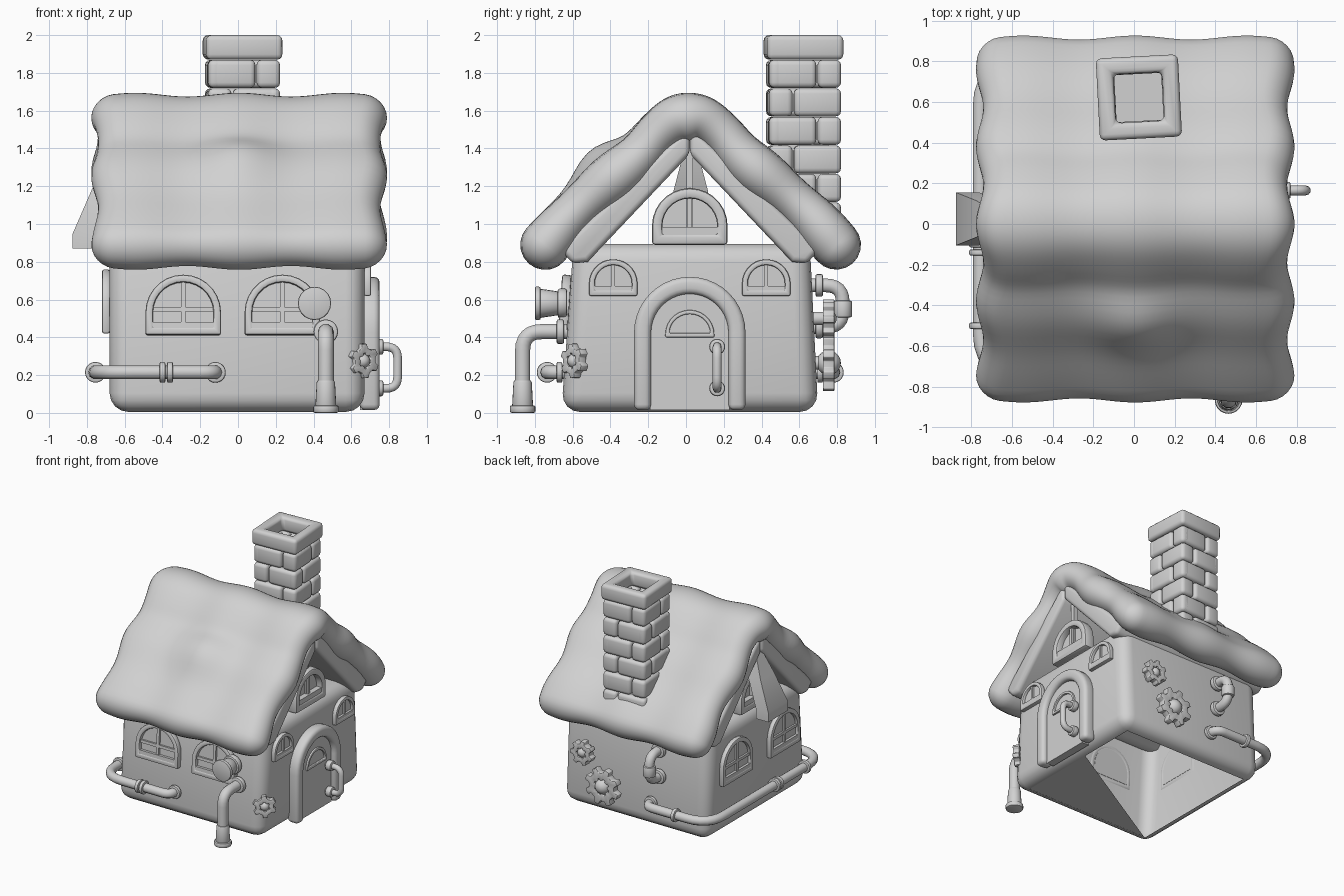
import bpy, bmesh, math
from mathutils import Matrix, Vector

if "Cube" in bpy.data.objects:
    bpy.data.objects.remove(bpy.data.objects["Cube"])

grey = bpy.data.materials.new("light_grey")
grey.diffuse_color = (0.64, 0.64, 0.64, 1)
grey.use_nodes = True
grey.node_tree.nodes["Principled BSDF"].inputs["Base Color"].default_value = grey.diffuse_color


def finish(name, bm, M=None, bevel=0, seg=2):
    """Bevel, place and link a bmesh as an object."""
    bmesh.ops.remove_doubles(bm, verts=bm.verts, dist=1e-4)
    bmesh.ops.recalc_face_normals(bm, faces=bm.faces)
    if bevel:
        es = [e for e in bm.edges if e.is_manifold and e.calc_face_angle() > 0.7]
        bmesh.ops.bevel(bm, geom=es, offset=bevel, segments=seg, profile=0.5,
                        affect='EDGES', clamp_overlap=True)
    if M:
        bm.transform(M)
    me = bpy.data.meshes.new(name)
    bm.to_mesh(me)
    bm.free()
    ob = bpy.data.objects.new(name, me)
    me.materials.append(grey)
    bpy.context.collection.objects.link(ob)
    return ob


def add_box(bm, c, size):
    bmesh.ops.create_cube(bm, size=1, matrix=Matrix.Translation(c) @ Matrix.Diagonal((*size, 1)))


def wall(side, u, off, z):
    """Matrix whose local x runs along a wall, y is up and z points outward."""
    ux, out = {'front': ((1, 0, 0), (0, -1, 0)), 'right': ((0, 1, 0), (1, 0, 0)),
               'left': ((0, -1, 0), (-1, 0, 0)), 'back': ((-1, 0, 0), (0, 1, 0))}[side]
    ux, out = Vector(ux), Vector(out)
    m = Matrix((ux, (0, 0, 1), out)).transposed().to_4x4()
    m.translation = ux * u + out * off + Vector((0, 0, z))
    return m


def arch(w, base, spring, rise, n=14):
    arc = [(w * math.cos(math.pi * i / n), spring + rise * math.sin(math.pi * i / n)) for i in range(n + 1)]
    return [(w, base)] + arc + [(-w, base)]


def add_frame(bm, outer, inner, depth, closed=True):
    rows = [[bm.verts.new((p[0], p[1], z)) for p in o] for o, z in
            ((outer, 0), (outer, depth), (inner, depth), (inner, 0))]
    n = len(outer)
    for i in range(n if closed else n - 1):
        j = (i + 1) % n
        for k in range(4):
            a, b = rows[k], rows[(k + 1) % 4]
            bm.faces.new((a[i], a[j], b[j], b[i]))
    if not closed:
        bm.faces.new([r[0] for r in rows])
        bm.faces.new([r[-1] for r in rows])


def add_prism(bm, outline, depth):
    f = bm.faces.new([bm.verts.new((x, y, 0)) for x, y in outline])
    ext = bmesh.ops.extrude_face_region(bm, geom=[f])
    vs = [v for v in ext['geom'] if isinstance(v, bmesh.types.BMVert)]
    bmesh.ops.translate(bm, verts=vs, vec=(0, 0, depth))


def window(name, M, w, spring, t, depth, bars=2):
    isp = max(spring, t)
    inner = arch(w - t, t, isp, spring + w - t - isp)
    bm = bmesh.new()
    add_frame(bm, arch(w, 0, spring, w), inner, depth)
    finish(name + "_frame", bm, M, t * 0.3)
    bm = bmesh.new()
    add_prism(bm, inner, depth * 0.4)
    finish(name + "_pane", bm, M)
    if bars:
        h = spring + w
        bm = bmesh.new()
        add_box(bm, (0, h / 2, depth * 0.5), (min(t * 0.6, 0.025), h - t, depth * 0.5))
        add_box(bm, (0, t * 1.2, depth * 0.5), (2 * w - t, t, depth * 0.8))
        if bars > 1:
            add_box(bm, (0, h * 0.43, depth * 0.5), (2 * w - t, t * 0.6, depth * 0.5))
        finish(name + "_bars", bm, M)


def ring(name, c, axis, r, length, r2=None):
    """Short bevelled cylinder, tapered when r2 is given."""
    bm = bmesh.new()
    bmesh.ops.create_cone(bm, cap_ends=True, segments=20, radius1=r, radius2=r2 or r, depth=length)
    q = Vector(axis).to_track_quat('Z', 'Y').to_matrix().to_4x4()
    finish(name, bm, Matrix.Translation(c) @ q, min(r, length) * 0.25)


def pipe(name, pts, r, fillet=0.08):
    pts = [Vector(p) for p in pts]
    path = [pts[0]]
    for a, b, c in zip(pts, pts[1:], pts[2:]):
        f = min(fillet, 0.7 * (a - b).length, 0.7 * (c - b).length)
        p, q = b + (a - b).normalized() * f, b + (c - b).normalized() * f
        path += [p.lerp(b, i / 6).lerp(b.lerp(q, i / 6), i / 6) for i in range(7)]
    path.append(pts[-1])
    cu = bpy.data.curves.new(name, 'CURVE')
    cu.dimensions = '3D'
    cu.bevel_depth, cu.bevel_resolution, cu.use_fill_caps = r, 3, True
    sp = cu.splines.new('POLY')
    sp.points.add(len(path) - 1)
    for s, p in zip(sp.points, path):
        s.co = (*p, 1)
    cu.materials.append(grey)
    ob = bpy.data.objects.new(name, cu)
    bpy.context.collection.objects.link(ob)
    bpy.ops.object.select_all(action='DESELECT')
    bpy.context.view_layer.objects.active = ob
    ob.select_set(True)
    bpy.ops.object.convert(target='MESH')


def gear(name, M, r, teeth, depth):
    bm = bmesh.new()
    step = 2 * math.pi / teeth
    out = [(k * r * math.cos(step * (i + f)), k * r * math.sin(step * (i + f)))
           for i in range(teeth) for f, k in ((0, .76), (.28, .76), (.4, 1), (.75, 1), (.88, .76))]
    add_frame(bm, out, [(x * 0.45, y * 0.45) for x, y in out], depth)
    finish(name, bm, M, depth * 0.2)
    bm = bmesh.new()
    bmesh.ops.create_uvsphere(bm, u_segments=16, v_segments=10, radius=r * 0.42,
                              matrix=Matrix.Translation((0, 0, depth * 0.5)))
    finish(name + "_hub", bm, M)


# house body: rounded box, narrower in depth at the top, mostly open underneath
bm = bmesh.new()
add_box(bm, (-0.005, 0.02, 0.45), (1.35, 1.36, 0.89))
for v in bm.verts:
    if v.co.z > 0.5:
        v.co.y = 0.03 + (v.co.y - 0.02) * 0.92
bmesh.ops.bevel(bm, geom=list(bm.edges), offset=0.1, segments=4, profile=0.5, affect='EDGES')
bm.normal_update()
bmesh.ops.delete(bm, geom=[f for f in bm.faces if f.normal.z < -0.99], context='FACES')
finish("house_body", bm)
bm = bmesh.new()
bm.faces.new([bm.verts.new(p) for p in ((.57, -.56, .006), (-.57, -.56, .006), (.57, .1, .006))])
finish("floor_corner", bm)

# thatched roof: thick rounded slab along a smooth centre line, with wavy rims
P = [Vector(p) for p in ((-.745, .89), (-.615, 1.035), (-.44, 1.2), (-.26, 1.35), (-.15, 1.475), (-.06, 1.545),
                         (.02, 1.562), (.1, 1.545), (.19, 1.475), (.3, 1.35), (.48, 1.2), (.66, 1.04), (.795, .89))]
Q = [P[0] * 2 - P[1]] + P + [P[-1] * 2 - P[-2]]
line = []
for a, b, c, d in zip(Q, Q[1:], Q[2:], Q[3:]):
    for i in range(5):
        t = i / 5
        line.append(0.5 * (2 * b + (c - a) * t + (2 * a - 5 * b + 4 * c - d) * t * t
                           + (3 * b - a - 3 * c + d) * t ** 3))
line.append(P[-1])
N = len(line)
tan = [(line[min(i + 1, N - 1)] - line[max(i - 1, 0)]).normalized() for i in range(N)]
nor = [Vector((-t.y, t.x)) for t in tan]
angs = [math.radians(a) for a in range(72, -73, -18)]
loop = list(zip(line, nor))
loop += [(line[-1], tan[-1] * math.cos(a) + nor[-1] * math.sin(a)) for a in angs]
loop += [(c, -n) for c, n in reversed(loop[:N])]
loop += [(line[0], -tan[0] * math.cos(a) - nor[0] * math.sin(a)) for a in angs]
R = 0.115
ends = [math.radians(a) for a in range(15, 91, 15)]
stations = [(-1, a) for a in reversed(ends)] + [(i / 20, 0) for i in range(-20, 21)] + [(1, a) for a in ends]
bm = bmesh.new()
rings = []
for s, a in stations:
    row = []
    for c, d in loop:
        edge = 0.765 + 0.018 * math.cos(2 * math.pi * c.x / 0.38)
        x = s * (edge - R) + math.copysign(R * math.sin(a), s)
        h = 0.115 + 0.010 * math.cos(2 * math.pi * x / 0.55) + 0.008 * math.cos(2 * math.pi * c.x / 0.38)
        if d.y > 0:
            h += 0.055 * math.exp(-(x / 0.22) ** 2 - ((c.x + 0.39) / 0.14) ** 2)
        p = c + d * h * max(0, math.cos(a))
        row.append(bm.verts.new((x + 0.006, p.x, p.y)))
    rings.append(row)
for a, b in zip(rings, rings[1:]):
    for i in range(len(a)):
        j = (i + 1) % len(a)
        bm.faces.new((a[i], a[j], b[j], b[i]))
finish("thatched_roof", bm)

# rafters lining the underside of the roof
half = [(0, 1.37), (0.54, .80), (0.62, .79), (0.69, .87), (0, 1.52)]
for sgn, nm in ((1, "back"), (-1, "front")):
    bm = bmesh.new()
    add_prism(bm, [(0.02 + sgn * y, z) for y, z in half], 1.44)
    finish("rafter_deck_" + nm, bm, wall('right', 0, -0.72, 0), 0.03, 3)

# hollow chimney: courses of corner bricks in alternating direction and a square cap
turn = Matrix.Translation((0.024, 0.622, 0)) @ Matrix.Rotation(math.radians(3), 4, 'Z')
bm = bmesh.new()
S, W, T = 0.381, 0.128, 0.075
for k in range(6):
    m = -1 if k % 2 else 1
    for q in range(4):
        for c, s in (((-m * W / 2, (S - T) / 2, 0), (S - W - 0.006, T)),
                     ((-m * (S - T) / 2, (S - W) / 2 + 0.002, 0), (T, W - 0.004))):
            c = Matrix.Rotation(q * math.pi / 2, 3, 'Z') @ Vector(c)
            sx, sy = s if q % 2 == 0 else s[::-1]
            add_box(bm, (c.x, c.y, 1.04 + k * 0.151), (sx, sy, 0.148))
finish("chimney_bricks", bm, turn, 0.028, 3)
bm = bmesh.new()
sq = [(1, 1), (-1, 1), (-1, -1), (1, -1)]
add_frame(bm, [(x * .202, y * .202) for x, y in sq], [(x * .12, y * .12) for x, y in sq], 0.13)
finish("chimney_cap", bm, turn @ Matrix.Translation((0, 0, 1.87)), 0.028, 3)
bm = bmesh.new()
add_box(bm, (0, 0, 1.24), (0.25, 0.25, 0.36))
finish("chimney_core", bm, turn)

# wall windows and gable windows
lean = Matrix.Rotation(-0.07, 4, 'X')
for i, x in enumerate((-0.29, 0.235)):
    window(f"front_window_{i}", wall('front', x, 0.628, 0.41) @ lean, 0.2, 0.12, 0.04, 0.05)
for i, y in enumerate((-0.30, 0.33)):
    window(f"left_window_{i}", wall('left', -y, 0.678, 0.42), 0.2, 0.14, 0.04, 0.042)
for i, y in enumerate((-0.385, 0.425)):
    window(f"small_window_{i}", wall('right', y, 0.667, 0.62), 0.128, 0.065, 0.03, 0.038, 1)
for side, s in (('right', 1), ('left', -1)):
    window(side + "_gable_window", wall(side, 0.02 * s, 0.58, 0.89), 0.2, 0.1, 0.055, 0.09, 1)
    bm = bmesh.new()
    add_box(bm, (0.61 * s, 0.02, 1.15), (0.04, 0.035, 0.5))
    finish(side + "_gable_post", bm)

# flared hood over the left gable, spreading down from the ridge
bm = bmesh.new()
rows = [[bm.verts.new((x, 0.025 + sy * w, z)) for x, sy in ((xo, -1), (xo, 1), (xi, 1), (xi, -1))]
        for z, xo, xi, w in ((1.39, -.685, -.62, .035), (1.18, -.775, -.66, .09),
                             (.95, -.875, -.76, .13), (.87, -.875, -.76, .13))]
for a, b in zip(rows, rows[1:]):
    for i in range(4):
        bm.faces.new((a[i], a[(i + 1) % 4], b[(i + 1) % 4], b[i]))
bm.faces.new(rows[0])
bm.faces.new(rows[-1])
finish("gable_hood", bm)

# arched door with surround, half-round light and pull handle
door = wall('right', 0.02, 0.645, 0.015)
bm = bmesh.new()
add_frame(bm, arch(0.295, 0, 0.41, 0.295, 20), arch(0.205, 0, 0.41, 0.205, 20), 0.105, closed=False)
finish("door_surround", bm, door, 0.03, 3)
bm = bmesh.new()
add_prism(bm, arch(0.21, 0, 0.41, 0.21, 20), 0.065)
finish("door", bm, door)
window("door_light", wall('right', 0.02, 0.69, 0.40), 0.13, 0.015, 0.022, 0.035, 0)
pipe("door_handle", [(.70, .165, .35), (.845, .165, .35), (.845, .165, .13), (.70, .165, .13)], 0.024, 0.06)
for i, z in enumerate((.35, .13)):
    ring(f"handle_mount_{i}", (.745, .165, z), (1, 0, 0), 0.042, 0.05)

# long pipe wrapping round the left of the house
pipe("wrap_pipe", [(-.12, -.64, .215), (-.12, -.735, .215), (-.755, -.735, .215), (-.755, .78, .215),
                   (-.17, .78, .215), (-.17, .68, .215)], 0.037, 0.2)
for i, (c, ax) in enumerate((((-.12, -.67, .215), (0, 1, 0)), ((-.36, -.735, .215), (1, 0, 0)),
                             ((-.4, -.735, .215), (1, 0, 0)), ((-.755, -.5, .215), (0, 1, 0)),
                             ((-.755, -.14, .215), (0, 1, 0)), ((-.755, -.1, .215), (0, 1, 0)),
                             ((-.45, .78, .215), (1, 0, 0)), ((-.17, .71, .215), (0, 1, 0)))):
    ring(f"wrap_coupling_{i}", c, ax, 0.055, 0.03)

# front drain pipe with a wide foot
pipe("drain_pipe", [(.465, -.63, .43), (.465, -.865, .43), (.465, -.865, .02)], 0.042, 0.1)
ring("drain_flange", (.465, -.665, .43), (0, 1, 0), 0.065, 0.04)
ring("drain_sleeve", (.465, -.865, .1), (0, 0, 1), 0.056, 0.15, 0.048)
ring("drain_foot", (.465, -.865, .02), (0, 0, 1), 0.068, 0.04)

# flared horn beside the front window
ring("horn_bell", (.405, -.73, .58), (0, -1, 0), 0.062, 0.12, 0.08)
ring("horn_rim", (.405, -.785, .58), (0, -1, 0), 0.088, 0.03)
ring("horn_base", (.405, -.655, .58), (0, -1, 0), 0.078, 0.05)

# bent pipe on the back wall
pipe("back_pipe", [(-.24, .66, .675), (-.24, .83, .675), (-.24, .83, .455), (-.24, .66, .455)], 0.038, 0.09)
ring("back_pipe_sleeve", (-.24, .83, .55), (0, 0, 1), 0.05, 0.09)
for i, z in enumerate((.675, .455)):
    ring(f"back_pipe_flange_{i}", (-.24, .705, z), (0, 1, 0), 0.06, 0.04)

# gears on the back wall and a small wheel on the front corner
gear("large_gear", wall('back', -.24, .725, .265), 0.155, 8, 0.06)
gear("small_gear", wall('back', -.43, .725, .50), 0.102, 7, 0.06)
for i, (x, z) in enumerate(((.24, .265), (.43, .50))):
    ring(f"gear_axle_{i}", (x, .72, z), (0, 1, 0), 0.035, 0.11)
corner = Matrix.Translation((.645, -.57, .275)) @ Matrix.Rotation(math.radians(38), 4, 'Z') @ wall('front', 0, 0, 0)
gear("corner_wheel", corner, 0.092, 6, 0.05)
ring("corner_axle", (.64, -.57, .275), (.62, -.79, 0), 0.03, 0.1)

# smooth shading with sharp creases kept
bpy.ops.object.select_all(action='SELECT')
bpy.ops.object.shade_smooth_by_angle(angle=math.radians(42))
